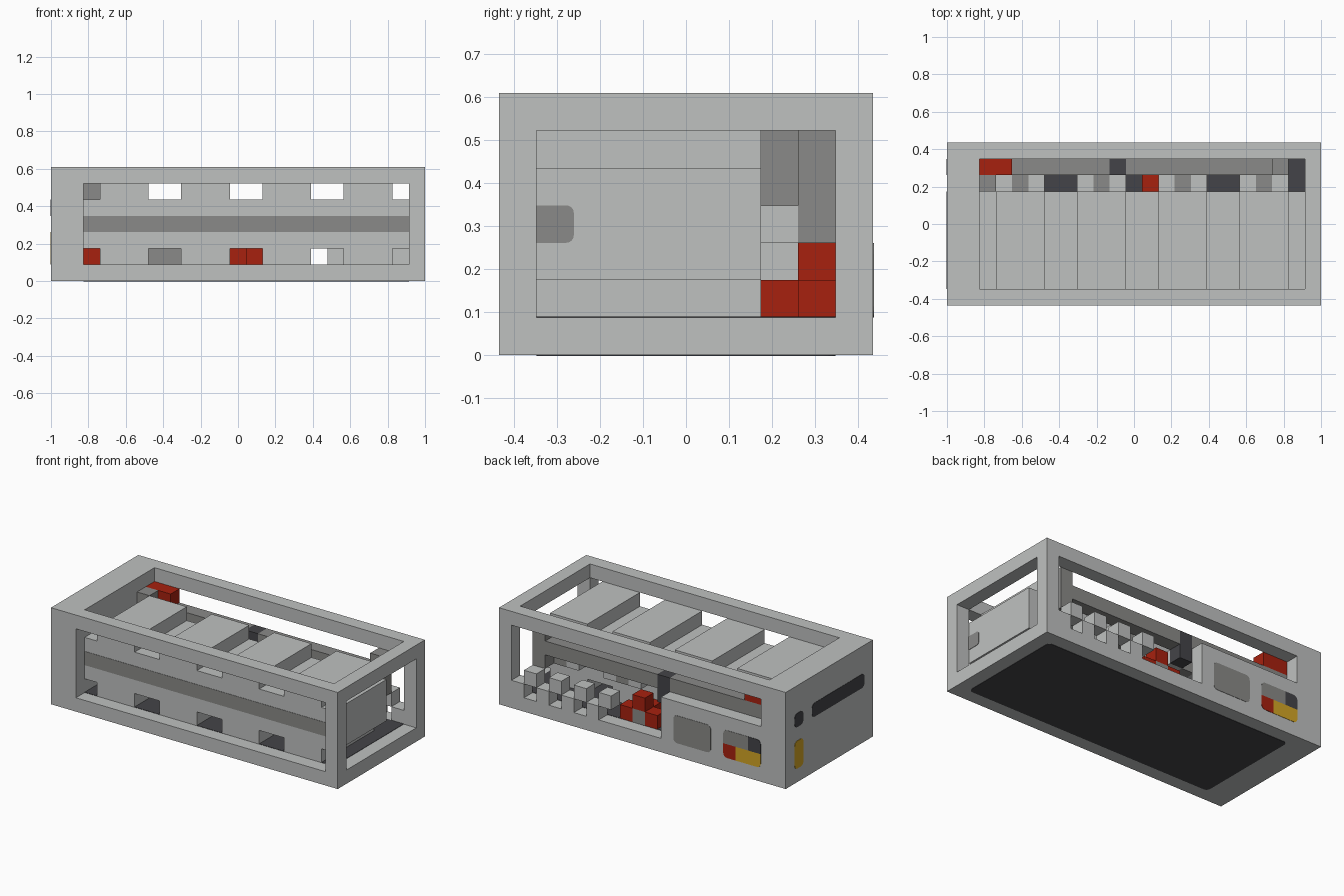
import bpy, bmesh, math
from itertools import product
from mathutils import Vector

if "Cube" in bpy.data.objects:
    bpy.data.objects.remove(bpy.data.objects["Cube"], do_unlink=True)

S = 2 / 23                       # size of one grid cell
CENTRE = Vector((11.5, 5, 0))


def world(p):
    return (Vector(p) - CENTRE) * S


def material(name, r, g, b):
    def linear(c):
        return (c / 255 / 12.92) if c < 11 else ((c / 255 + 0.055) / 1.055) ** 2.4
    col = (linear(r), linear(g), linear(b), 1)
    m = bpy.data.materials.new(name)
    m.use_nodes = True
    m.diffuse_color = col
    m.node_tree.nodes["Principled BSDF"].inputs["Base Color"].default_value = col
    return m


LIGHT = material("light grey", 191, 193, 192)
GREY = material("mid grey", 138, 138, 136)
DARK = material("dark grey", 68, 68, 72)
RED = material("red", 167, 33, 15)
YELLOW = material("yellow", 212, 166, 38)


def finish(name, bm, mat):
    bmesh.ops.recalc_face_normals(bm, faces=bm.faces[:])
    me = bpy.data.meshes.new(name)
    bm.to_mesh(me)
    bm.free()
    me.materials.append(mat)
    ob = bpy.data.objects.new(name, me)
    bpy.context.collection.objects.link(ob)
    return ob


def cells(x0, x1, y0, y1, z0, z1):
    return set(product(range(x0, x1), range(y0, y1), range(z0, z1)))


def solid(name, mat, filled):
    """Skin a set of grid cells and merge its flat areas."""
    bm = bmesh.new()
    for c in filled:
        for axis, side in product(range(3), (0, 1)):
            near = list(c)
            near[axis] += 2 * side - 1
            if tuple(near) in filled:
                continue
            quad = []
            for a, b in ((0, 0), (1, 0), (1, 1), (0, 1)):
                p = list(c)
                p[axis] += side
                p[(axis + 1) % 3] += a
                p[(axis + 2) % 3] += b
                quad.append(bm.verts.new(world(p)))
            bm.faces.new(quad if side else quad[::-1])
    bmesh.ops.remove_doubles(bm, verts=bm.verts[:], dist=S / 100)
    bmesh.ops.dissolve_limit(bm, angle_limit=0.01, verts=bm.verts[:], edges=bm.edges[:])
    return finish(name, bm, mat)


def plate(name, mat, axis, sign, level, u, v, rounded=(1, 1, 1, 1), r=0.3):
    """Thin painted plate on a plane; rounded flags its four corners."""
    spots = ((u[0], v[0], 1, 1), (u[1], v[0], -1, 1),
             (u[1], v[1], -1, -1), (u[0], v[1], 1, -1))
    outline = []
    for n, (cu, cv, du, dv) in enumerate(spots):
        if not rounded[n]:
            outline.append((cu, cv))
            continue
        for step in range(5):
            a = math.pi * (1 + n / 2 + step / 8)
            outline.append((cu + r * (du + math.cos(a)), cv + r * (dv + math.sin(a))))
    others = [a for a in range(3) if a != axis]
    bm = bmesh.new()
    verts = []
    for pu, pv in outline:
        p = [0, 0, 0]
        p[axis], p[others[0]], p[others[1]] = level, pu, pv
        verts.append(bm.verts.new(world(p)))
    ext = bmesh.ops.extrude_face_region(bm, geom=[bm.faces.new(verts)])
    shift = Vector((0, 0, 0))
    shift[axis] = sign * 0.002
    bmesh.ops.translate(bm, vec=shift,
                        verts=[e for e in ext["geom"] if isinstance(e, bmesh.types.BMVert)])
    return finish(name, bm, mat)


# Outer frame: solid left end, open top, front and right, stepped rear window
frame = cells(0, 23, 0, 10, 0, 7)
frame -= cells(2, 22, 1, 9, 1, 7)
frame -= cells(2, 22, 0, 1, 1, 6)
frame -= cells(22, 23, 1, 9, 1, 6)
frame -= cells(2, 22, 9, 10, 4, 6)
frame -= cells(10, 22, 9, 10, 1, 6)
# Checkered teeth in the rear window
for i in range(14, 22):
    frame.add((i, 9, 1 if i % 2 else 2))
solid("outer_frame", LIGHT, frame)

# Core block with four ribs above and below
core = cells(2, 22, 1, 7, 2, 5)
STARTS = (3, 8, 13, 18)
for i in STARTS:
    core |= cells(i, i + 3, 1, 7, 1, 6)
solid("core_block", LIGHT, core)

# Terminal pairs with a bridge behind each rib
for n, i in enumerate(STARTS, 1):
    solid(f"terminal_pair_{n}", LIGHT, {(i, 7, 3), (i + 2, 7, 3)})
    solid(f"terminal_bridge_{n}", GREY, {(i + 1, 7, 3)})

# Rear pipe, its end column and the post it passes through
pipe = cells(2, 20, 8, 9, 4, 5) - {(10, 8, 4)}
solid("rear_pipe", GREY, pipe)
solid("pipe_end_column", GREY, cells(20, 21, 8, 9, 3, 6))
solid("pipe_post", DARK, cells(10, 11, 8, 9, 3, 5))
solid("corner_column", GREY, cells(2, 3, 7, 8, 4, 6))

# Red parts
solid("upper_red_block", RED, cells(2, 4, 8, 9, 5, 6))
solid("lower_red_block", RED, {(2, 8, 1)})
solid("red_cluster", RED, {(12, 8, 2), (11, 8, 1), (13, 8, 1), (12, 7, 1)})
solid("cluster_core", GREY, {(12, 8, 1)})

# Dark floor, inside and underneath
plate("inner_floor", DARK, 2, 1, 1, (2, 22), (1, 9), (0, 0, 0, 0))
plate("underside_panel", DARK, 2, -1, 0, (2, 22), (1, 9))

# Stripe along the core front, wrapping onto its right end
plate("core_stripe", GREY, 1, -1, 1, (2, 22), (3, 4), (0, 0, 0, 0))
plate("core_stripe_end", GREY, 0, 1, 22, (1, 2), (3, 4), (0, 1, 1, 0), 0.2)

# Rear wall panels
plate("rear_hatch", GREY, 1, 1, 10, (6, 9), (1, 3))
plate("rear_hatch_inside", GREY, 1, -1, 9, (6, 9), (1, 3), (0, 0, 0, 0))
plate("rear_panel_grey", GREY, 1, 1, 10, (3, 5), (2, 3), (0, 0, 1, 0))
plate("rear_panel_dark", DARK, 1, 1, 10, (2, 3), (2, 3), (0, 0, 0, 1))
plate("rear_panel_red", RED, 1, 1, 10, (4, 5), (1, 2), (0, 1, 0, 0))
plate("rear_panel_yellow", YELLOW, 1, 1, 10, (2, 4), (1, 2), (1, 0, 0, 0))

# Solid end panels
plate("end_slot", DARK, 0, -1, 0, (1, 7), (4, 5))
plate("end_port", DARK, 0, -1, 0, (8, 9), (4, 5))
plate("end_marker", YELLOW, 0, -1, 0, (8, 9), (1, 3))
